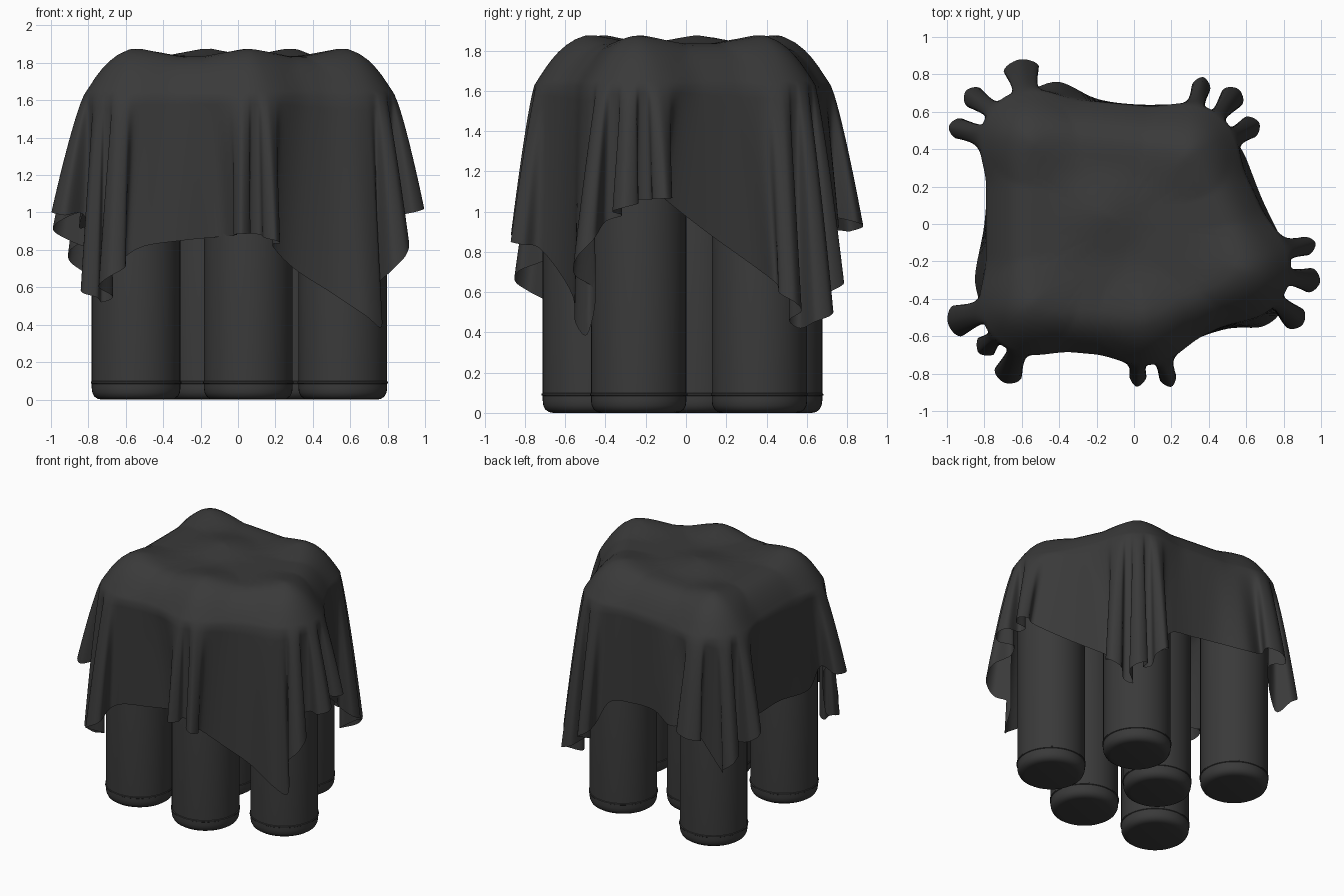
import bpy, bmesh, math
from mathutils import Vector

if "Cube" in bpy.data.objects:
    bpy.data.objects.remove(bpy.data.objects["Cube"])

# Outer cans counter-clockwise, plus one in the middle
OUTER = [Vector(p) for p in [(.055, -.475), (.56, -.235), (.28, .365), (-.545, .44), (-.545, -.42)]]
CANS = OUTER + [Vector((-.165, .055))]

dark = bpy.data.materials.new("dark_grey")
dark.diffuse_color = (.042, .042, .042, 1)
dark.use_nodes = True
dark.node_tree.nodes["Principled BSDF"].inputs["Base Color"].default_value = dark.diffuse_color


def finish(bm, name, angle):
    bmesh.ops.recalc_face_normals(bm, faces=bm.faces)
    me = bpy.data.meshes.new(name)
    bm.to_mesh(me)
    bm.free()
    ob = bpy.data.objects.new(name, me)
    bpy.context.collection.objects.link(ob)
    me.materials.append(dark)
    bpy.ops.object.select_all(action='DESELECT')
    bpy.context.view_layer.objects.active = ob
    ob.select_set(True)
    bpy.ops.object.shade_smooth_by_angle(angle=math.radians(angle))
    return ob


def skin(bm, rings):
    n = len(rings[0])
    for a, b in zip(rings, rings[1:]):
        for i in range(n):
            j = (i + 1) % n
            bm.faces.new((a[i], a[j], b[j], b[i]))


# Cans: rounded foot, thin rim, straight body, domed top
PROFILE = [(.185, 0), (.205, .004), (.224, .017), (.234, .037), (.237, .06), (.237, .084),
           (.242, .087), (.242, .095), (.237, .098), (.237, 1.5), (.222, 1.58),
           (.18, 1.67), (.10, 1.77), (.02, 1.85)]


def can(c, name):
    bm = bmesh.new()
    n = 48
    rings = [[bm.verts.new((c.x + r * math.cos(2 * math.pi * i / n),
                            c.y + r * math.sin(2 * math.pi * i / n), z)) for i in range(n)]
             for r, z in PROFILE]
    skin(bm, rings)
    bm.faces.new(rings[0][::-1])
    bm.faces.new(rings[-1])
    finish(bm, name, 40)


for i, c in enumerate(CANS):
    can(c, f"can_{i + 1}")

# Hem, counter-clockwise: plain points (x, y, z) and
# fold lobes (tip x, tip y, half width, start z, end z)
HEM = [(.30, -.63, .70), (.50, -.56, .57), (.68, -.55, .45), (.77, -.49, .39),
       (.90, -.54, .065, .6, .95), (.995, -.31, .065, .98, 1.06), (.97, -.10, .05, 1.06, 1.07),
       (.70, .10, .90), (.60, .35, .72),
       (.67, .54, .06, .64, .46), (.56, .72, .065, .42, .55), (.37, .785, .05, .57, .72),
       (.2, .64, .90), (0, .64, .94), (-.2, .67, .95), (-.40, .76, .92),
       (-.61, .88, .095, .97, .88), (-.90, .71, .06, .62, .86), (-.99, .52, .055, .82, 1.0),
       (-.79, .25, .92), (-.80, 0, .93), (-.85, -.28, .92),
       (-.995, -.53, .085, 1.03, .97), (-.83, -.69, .06, .62, .52), (-.69, -.85, .075, .55, .76),
       (-.5, -.69, .82), (-.3, -.68, .85), (-.1, -.66, .87),
       (.015, -.87, .045, .88, .89), (.2, -.87, .045, .88, .82)]


def lobe(x, y, w, z0, z1):
    tip = Vector((x, y))
    c = min(OUTER, key=lambda o: (o - tip).length)
    d = (tip - c).normalized()
    n = Vector((-d.y, d.x))
    far = (tip - c).length
    shape = [(.285, -.034), (far - .05, -w), (far, 0), (far - .05, w), (.285, .034)]
    return [Vector((*(c + d * a + n * b), z0 + (z1 - z0) * k / 4)) for k, (a, b) in enumerate(shape)]


def catmull(p, steps):
    out = []
    n = len(p)
    for i in range(n):
        a, b, c, d = p[i - 1], p[i], p[(i + 1) % n], p[(i + 2) % n]
        for k in range(steps):
            t = k / steps
            out.append(.5 * (2 * b + (c - a) * t + (2 * a - 5 * b + 4 * c - d) * t * t
                             + (3 * b - a - 3 * c + d) * t ** 3))
    return out


def hull_point(p):
    """Closest point of the can-centre polygon; p itself when inside."""
    best, inside = None, True
    for a, b in zip(OUTER, OUTER[1:] + OUTER[:1]):
        e = b - a
        if e.x * (p.y - a.y) - e.y * (p.x - a.x) < 0:
            inside = False
        q = a + e * min(1, max(0, (p - a).dot(e) / e.length_squared))
        if best is None or (q - p).length < (best - p).length:
            best = q
    return p.copy() if inside else best


def reach(q):
    """How far the cloth stands off the polygon: less between two cans."""
    near = min((q - c).length for c in OUTER)
    return .28 - .035 * math.sin(min(near / .25, 1) * math.pi / 2) ** 2


def shoulder(p):
    q = hull_point(p)
    return q + (p - q).normalized() * reach(q)


def top_height(p):
    near = min((p - c).length for c in CANS)
    h = hull_point(p)
    return 1.88 - .045 * min(near / .24, 1) - .21 * ((p - h).length / reach(h)) ** 2.3


# Draped cloth: smooth top over the cans, skirt blending into the folded hem
control = []
for h in HEM:
    control += lobe(*h) if len(h) == 5 else [Vector(h)]
hem = catmull(control, 6)
n = len(hem)
base = [shoulder(h.xy) for h in hem]
for _ in range(3):
    base = [shoulder(sum((base[(i + k) % n] for k in range(-8, 9)), Vector((0, 0))) / 17)
            for i in range(n)]

bm = bmesh.new()
middle = Vector((-.05, 0))
rings = []
for k in (.04, .12, .2, .28, .36, .44, .52, .6, .67, .73, .79, .84, .88, .92, .95, .98):
    pts = [middle + (b - middle) * k for b in base]
    rings.append([bm.verts.new((p.x, p.y, top_height(p))) for p in pts])
STEPS = 16
for s in range(STEPS + 1):
    t = s / STEPS
    ring = []
    for b, h in zip(base, hem):
        p = b.lerp(h.xy, t ** .8)
        z = top_height(b)
        ring.append(bm.verts.new((p.x, p.y, z + (h.z - z) * t)))
    rings.append(ring)
skin(bm, rings)
bm.faces.new(rings[0])
finish(bm, "draped_cloth", 80)
